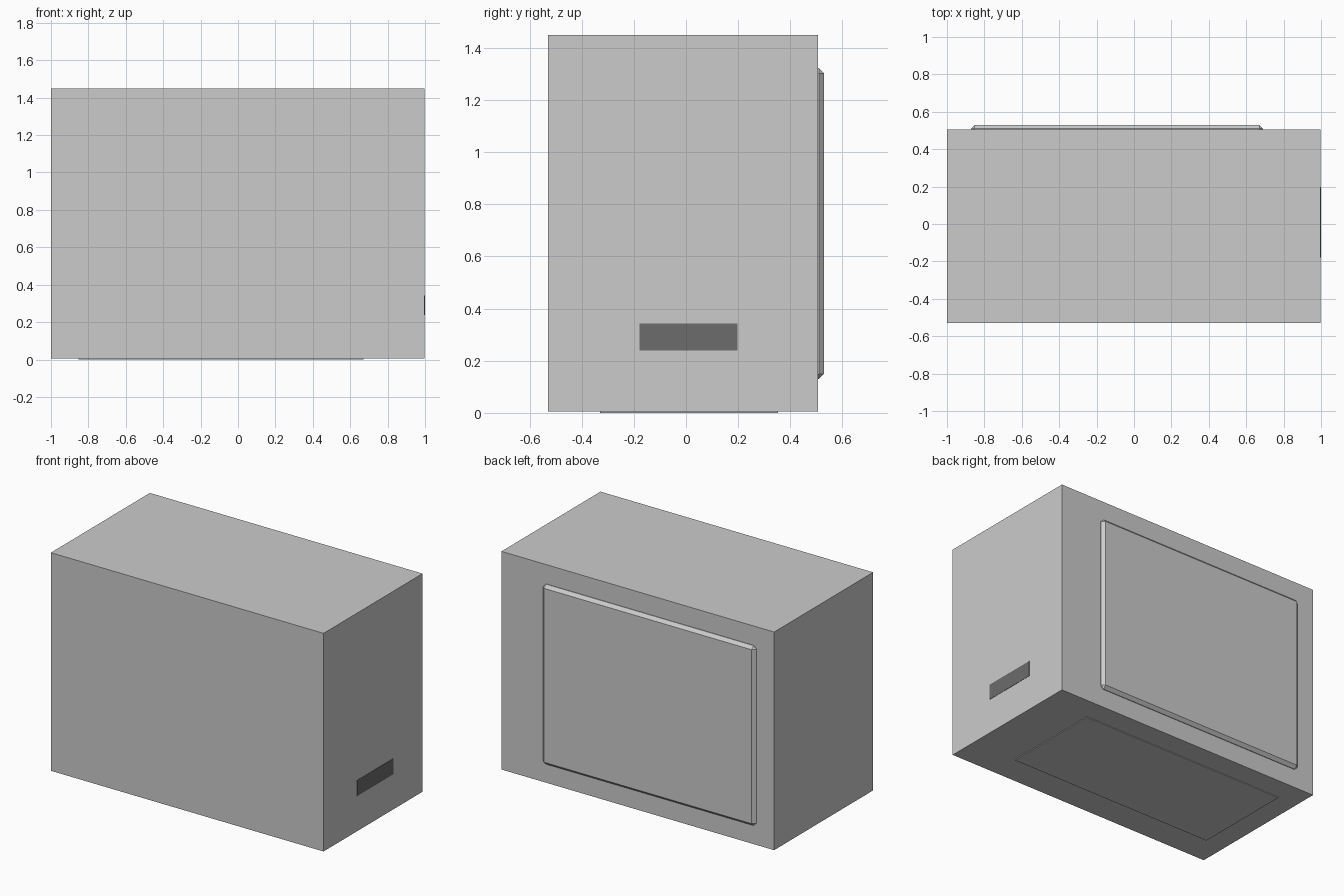
import bpy, bmesh
from mathutils import Vector

if "Cube" in bpy.data.objects:
    bpy.data.objects.remove(bpy.data.objects["Cube"])


def box(name, lo, hi, bevel=0.0):
    """Axis-aligned box from corner to corner, optionally with chamfered edges."""
    lo, hi = Vector(lo), Vector(hi)
    bm = bmesh.new()
    bmesh.ops.create_cube(bm, size=1)
    for v in bm.verts:
        v.co = (lo + hi) / 2 + v.co * (hi - lo)
    if bevel:
        bmesh.ops.bevel(bm, geom=bm.edges[:], offset=bevel, segments=1,
                        profile=0.5, affect='EDGES')
    mesh = bpy.data.meshes.new(name)
    bm.to_mesh(mesh)
    bm.free()
    obj = bpy.data.objects.new(name, mesh)
    bpy.context.collection.objects.link(obj)
    return obj


# Main cabinet
box("cabinet", (-1, -0.53, 0.005), (0.998, 0.506, 1.45))

# Raised chamfered panel on the back, partly sunk into the cabinet
box("back_panel", (-0.872, 0.44, 0.13), (0.69, 0.53, 1.322), bevel=0.02)

# Thin plate under the cabinet
box("bottom_plate", (-0.853, -0.33, 0), (0.672, 0.353, 0.04))

# Dark slot plate on the right side
slot = box("side_slot", (0.96, -0.179, 0.239), (1, 0.197, 0.343))
dark = bpy.data.materials.new("dark_grey")
dark.diffuse_color = (0.15, 0.15, 0.15, 1)
dark.use_nodes = True
dark.node_tree.nodes["Principled BSDF"].inputs["Base Color"].default_value = dark.diffuse_color
slot.data.materials.append(dark)
